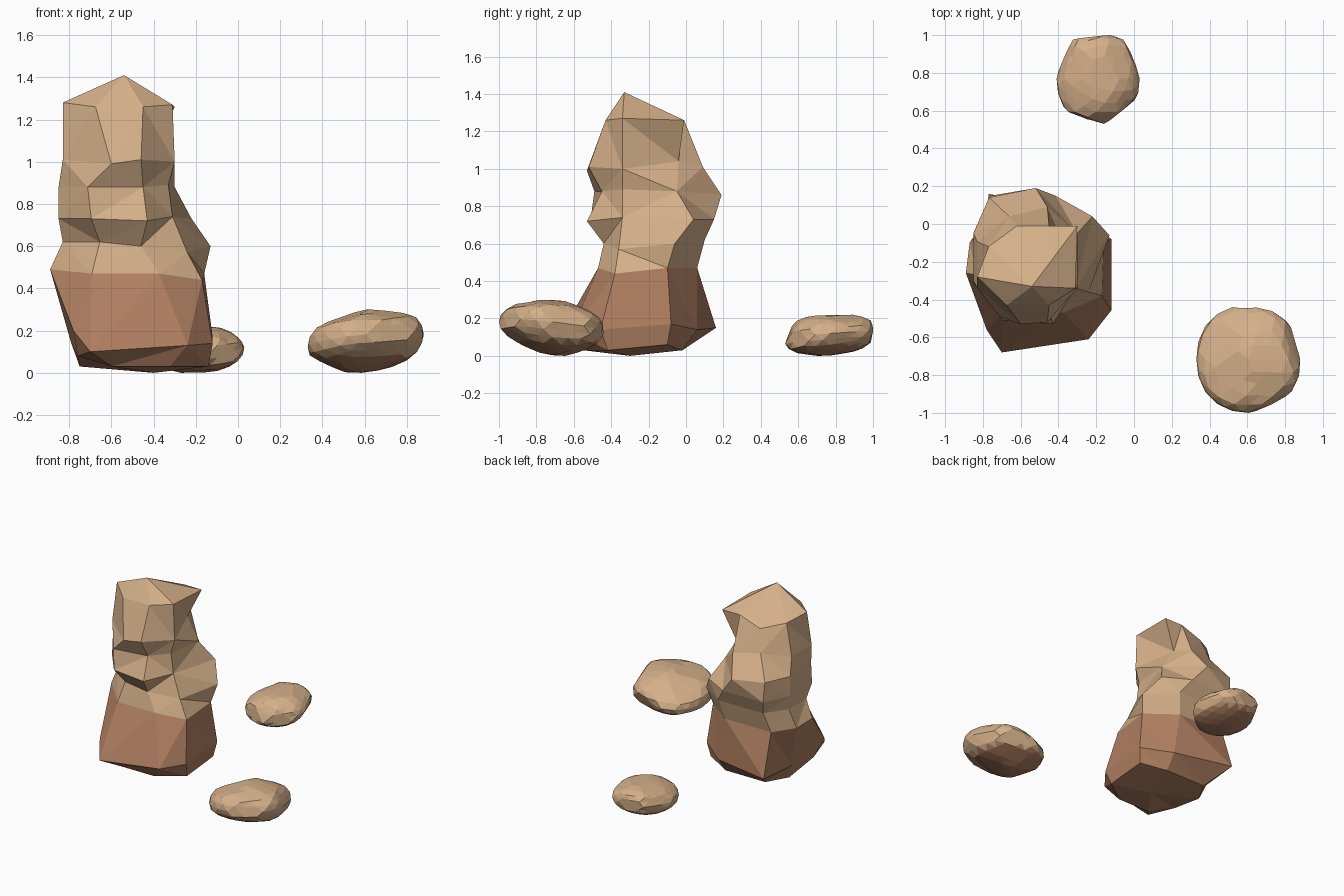
import bpy
import bmesh
import random
from mathutils import Vector

default_cube = bpy.data.objects.get("Cube")
if default_cube:
    bpy.data.objects.remove(default_cube, do_unlink=True)


def make_material(name, colour):
    material = bpy.data.materials.new(name)
    material.use_nodes = True
    material.diffuse_color = colour
    material.node_tree.nodes["Principled BSDF"].inputs["Base Color"].default_value = colour
    return material


sandstone = make_material("light sandstone", (0.66, 0.43, 0.25, 1))
red_stone = make_material("reddish brown stone", (0.43, 0.21, 0.12, 1))


def finish(bm, name, is_red):
    """Turn a bmesh into a flat shaded object; is_red picks the darker faces."""
    bmesh.ops.recalc_face_normals(bm, faces=bm.faces)
    bm.normal_update()
    for face in bm.faces:
        face.smooth = False
        face.material_index = int(is_red(face))
    mesh = bpy.data.meshes.new(name)
    bm.to_mesh(mesh)
    bm.free()
    mesh.materials.append(sandstone)
    mesh.materials.append(red_stone)
    obj = bpy.data.objects.new(name, mesh)
    bpy.context.collection.objects.link(obj)
    return obj


# Eight-sided outline, fitted into each level's bounds
CORNERS = ["front_l", "front_r", "right_f", "right_b",
           "back_r", "back_l", "left_b", "left_f"]
OUTLINE = [(.25, 0), (.7, 0), (1, .25), (1, .7),
           (.7, 1), (.15, 1), (0, .7), (0, .3)]

# Pillar levels: height, x range, y range
LEVELS = {
    "foot": (.03, -.75, -.14, -.55, -.02),
    "flare": (.14, -.79, -.12, -.63, .06),
    "band": (.47, -.87, -.16, -.47, .06),
    "waist": (.62, -.83, -.13, -.43, .10),
    "ledge": (.73, -.85, -.23, -.51, .15),
    "hump": (.88, -.85, -.30, -.49, .14),
    "neck": (1.01, -.83, -.30, -.52, .09),
    "brow": (1.26, -.80, -.30, -.43, -.01),
}

# Chipped corners that break the regular outline
CHIPS = {
    ("foot", "left_f"): (-.76, -.46, .08),
    ("foot", "right_b"): (-.14, -.10, .06),
    ("flare", "front_l"): (-.70, -.68, .10),
    ("flare", "front_r"): (-.24, -.61, .13),
    ("flare", "right_b"): (-.12, -.08, .17),
    ("flare", "back_l"): (-.77, .16, .15),
    ("flare", "left_f"): (-.78, -.56, .20),
    ("band", "left_f"): (-.89, -.26, .49),
    ("band", "right_f"): (-.17, -.38, .44),
    ("waist", "front_r"): (-.46, -.44, .60),
    ("waist", "right_f"): (-.24, -.36, .57),
    ("waist", "right_b"): (-.13, -.06, .60),
    ("ledge", "front_r"): (-.43, -.53, .72),
    ("ledge", "right_f"): (-.31, -.34, .74),
    ("ledge", "right_b"): (-.22, .04, .73),
    ("hump", "front_r"): (-.45, -.45, .88),
    ("hump", "right_f"): (-.33, -.34, .89),
    ("hump", "back_r"): (-.52, .19, .86),
    ("neck", "front_l"): (-.60, -.53, .99),
    ("neck", "right_f"): (-.30, -.34, 1.0),
    ("neck", "right_b"): (-.40, -.04, 1.04),
    ("neck", "back_l"): (-.66, .04, 1.04),
    ("brow", "right_f"): (-.31, -.34, 1.27),
    ("brow", "right_b"): (-.30, -.01, 1.26),
    ("brow", "back_l"): (-.62, -.01, 1.2),
    ("brow", "left_b"): (-.77, -.12, 1.24),
    ("brow", "left_f"): (-.83, -.28, 1.28),
}


def build_pillar():
    bm = bmesh.new()
    rings = []
    for level, (z, x0, x1, y0, y1) in LEVELS.items():
        ring = []
        for corner, (u, v) in zip(CORNERS, OUTLINE):
            spot = (x0 + u * (x1 - x0), y0 + v * (y1 - y0), z)
            ring.append(bm.verts.new(CHIPS.get((level, corner), spot)))
        rings.append(ring)
    count = len(OUTLINE)
    for lower, upper in zip(rings, rings[1:]):
        for i in range(count):
            j = (i + 1) % count
            bm.faces.new((lower[i], lower[j], upper[j], upper[i]))
    # Peak and slightly pointed underside
    for ring, tip in ((rings[-1], (-.54, -.33, 1.41)), (rings[0], (-.4, -.3, 0))):
        centre = bm.verts.new(tip)
        for i in range(count):
            bm.faces.new((ring[i], ring[(i + 1) % count], centre))
    # Everything up to the band level is red
    red_verts = {v for ring in rings[:3] for v in ring} | {centre}
    bmesh.ops.triangulate(bm, faces=bm.faces, quad_method="SHORT_EDGE")
    return finish(bm, "rock_pillar", lambda f: all(v in red_verts for v in f.verts))


def build_boulder(name, low, high, slope, seed):
    """Full ball chipped by random planes, sheared, then fitted to its bounds."""
    rng = random.Random(seed)
    planes = []
    for _ in range(26):
        normal = Vector([rng.gauss(0, 1) for _ in range(3)]).normalized()
        planes.append((normal, rng.uniform(.88, .99)))
    bm = bmesh.new()
    bmesh.ops.create_icosphere(bm, subdivisions=3, radius=1)
    for v in bm.verts:
        way = v.co.normalized()
        full = sum(abs(c) ** 2.2 for c in way) ** (-1 / 2.2)
        reach = [d / way.dot(n) for n, d in planes if way.dot(n) > .1]
        v.co = way * min(reach + [full])
        v.co.z += slope[0] * v.co.x + slope[1] * v.co.y
    for axis in range(3):
        values = [v.co[axis] for v in bm.verts]
        start, span = min(values), max(values) - min(values)
        for v in bm.verts:
            part = (v.co[axis] - start) / span
            v.co[axis] = low[axis] + part * (high[axis] - low[axis])
    red_top = .27 * high[2]
    return finish(bm, name, lambda f: f.normal.z < -.2
                  and f.calc_center_median().z < red_top)


build_pillar()
build_boulder("large_boulder", (.33, -1, 0), (.88, -.44, .3), (.2, -.2), 4)
build_boulder("small_boulder", (-.41, .53, 0), (.03, 1, .22), (.05, .16), 9)
